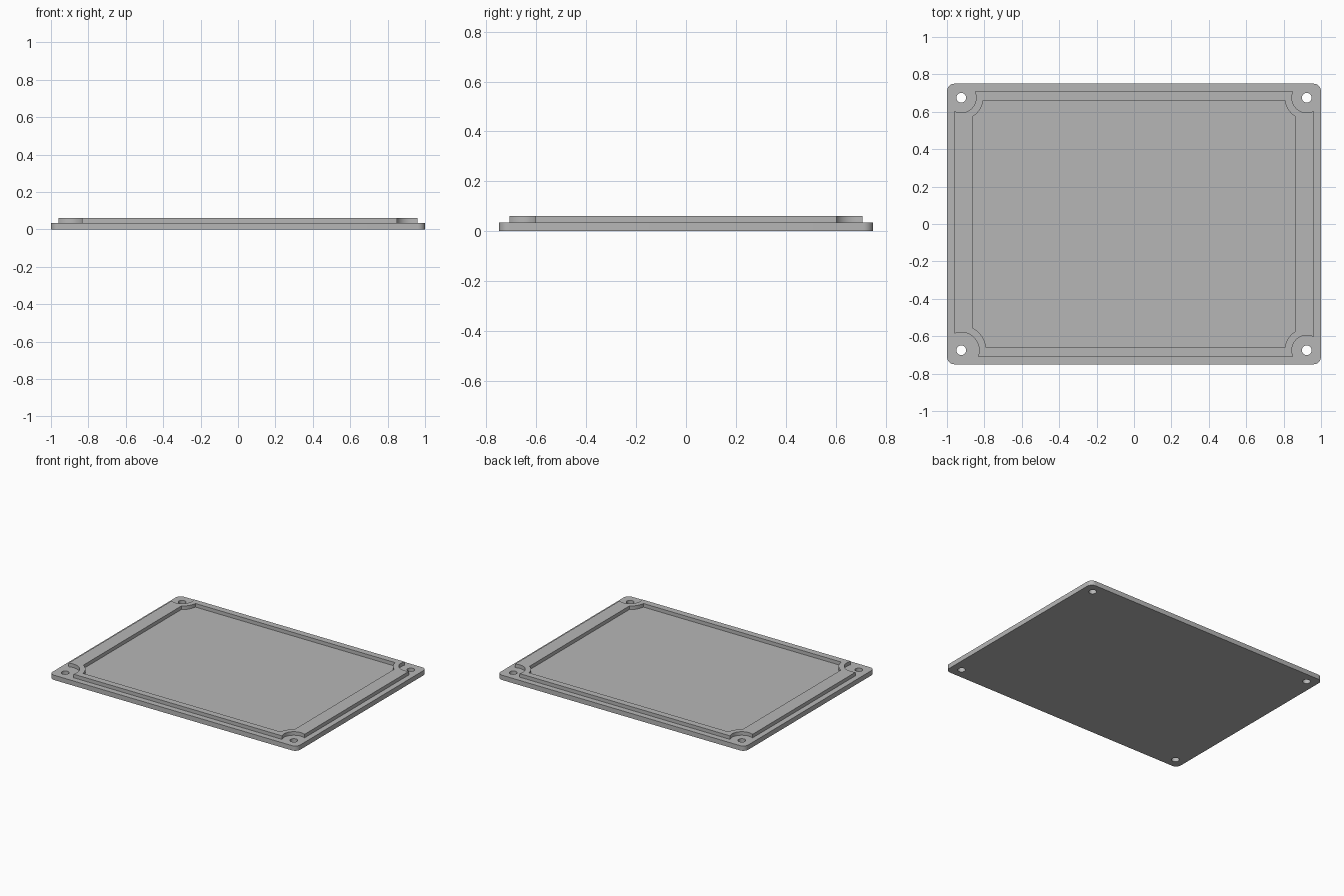
import bpy, bmesh
from math import atan2, cos, hypot, pi, sin, sqrt, tau

cube = bpy.data.objects.get("Cube")
if cube:
    bpy.data.objects.remove(cube, do_unlink=True)

PLATE_TOP, RIM_TOP = 0.035, 0.061
HOLE_X, HOLE_Y = 0.924, 0.675
QUADRANTS = [(1, 1), (-1, 1), (-1, -1), (1, -1)]   # counter-clockwise

grey = bpy.data.materials.new("light_grey")
grey.use_nodes = True
colour = (0.47, 0.47, 0.47, 1)
grey.diffuse_color = colour
grey.node_tree.nodes["Principled BSDF"].inputs["Base Color"].default_value = colour


def arc(cx, cy, r, start, end, steps):
    return [(cx + r * cos(start + (end - start) * i / steps),
             cy + r * sin(start + (end - start) * i / steps))
            for i in range(steps + 1)]


def mirrored_corners(corner):
    """Closed outline from a first-quadrant corner given by corner(sx, sy)."""
    outline = []
    for sx, sy in QUADRANTS:
        pts = [(x * sx, y * sy) for x, y in corner(sx, sy)]
        outline += pts if sx * sy > 0 else pts[::-1]
    return outline


def rounded_rectangle(a, b, r):
    return mirrored_corners(lambda sx, sy: arc(a - r, b - r, r, 0, pi / 2, 8))


def scalloped_rectangle(a, b, radius):
    """Rectangle whose corners are bitten out around the screw holes."""
    def corner(sx, sy):
        # the front right boss is slightly larger
        r = radius + (0.016 if sx < 0 and sy < 0 else 0)
        y = HOLE_Y - sqrt(r * r - (a - HOLE_X) ** 2)
        x = HOLE_X - sqrt(r * r - (b - HOLE_Y) ** 2)
        start = atan2(y - HOLE_Y, a - HOLE_X) % tau
        end = atan2(b - HOLE_Y, x - HOLE_X) % tau
        return arc(HOLE_X, HOLE_Y, r, start, end, 16)
    return mirrored_corners(corner)


def slab(name, outlines, z0, z1):
    """Extrude a filled outline; further outlines become holes."""
    curve = bpy.data.curves.new(name, 'CURVE')
    curve.dimensions = '2D'
    curve.fill_mode = 'BOTH'
    curve.extrude = (z1 - z0) / 2
    for pts in outlines:
        spline = curve.splines.new('POLY')
        spline.points.add(len(pts) - 1)
        for point, (x, y) in zip(spline.points, pts):
            point.co = (x, y, 0, 1)
        spline.use_cyclic_u = True
    obj = bpy.data.objects.new(name, curve)
    bpy.context.collection.objects.link(obj)
    bpy.ops.object.select_all(action='DESELECT')
    obj.select_set(True)
    bpy.context.view_layer.objects.active = obj
    bpy.ops.object.convert(target='MESH')
    obj = bpy.context.view_layer.objects.active

    # weld caps to walls and lift into place
    bm = bmesh.new()
    bm.from_mesh(obj.data)
    bmesh.ops.remove_doubles(bm, verts=bm.verts, dist=1e-5)
    bmesh.ops.recalc_face_normals(bm, faces=bm.faces)
    bmesh.ops.translate(bm, verts=bm.verts, vec=(0, 0, (z0 + z1) / 2))
    bm.to_mesh(obj.data)
    bm.free()
    obj.data.materials.clear()
    obj.data.materials.append(grey)
    bpy.ops.object.shade_smooth_by_angle(angle=pi / 6)
    return obj


# Base plate with four screw holes
holes = [arc(sx * HOLE_X, sy * HOLE_Y, 0.026, 0, tau, 24)[:-1] for sx, sy in QUADRANTS]
slab("base_plate", [rounded_rectangle(1, 0.75, 0.04)] + holes, 0, PLATE_TOP)

# Raised locating rim, cut away around the screw holes
slab("raised_rim", [scalloped_rectangle(0.96, 0.708, 0.08),
                    scalloped_rectangle(0.861, 0.661, 0.118)], PLATE_TOP, RIM_TOP)
